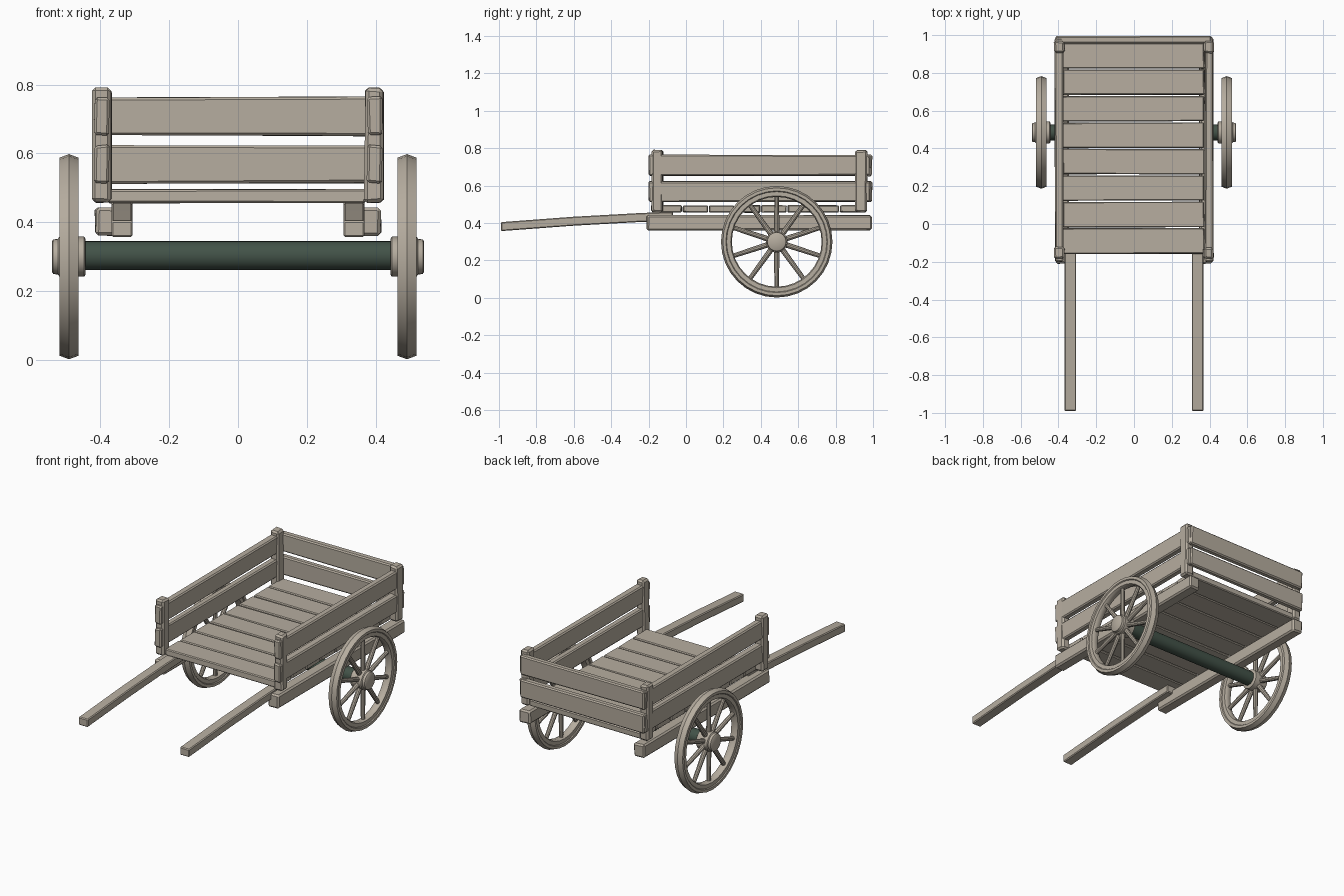
import bpy, bmesh, math, random
from mathutils import Vector, Matrix

random.seed(4)
if "Cube" in bpy.data.objects:
    bpy.data.objects.remove(bpy.data.objects["Cube"], do_unlink=True)


def make_material(name, colour):
    mat = bpy.data.materials.new(name)
    mat.use_nodes = True
    mat.diffuse_color = colour
    bsdf = next(n for n in mat.node_tree.nodes if n.type == 'BSDF_PRINCIPLED')
    bsdf.inputs["Base Color"].default_value = colour
    return mat


WOOD = make_material("weathered_wood", (0.47, 0.42, 0.35, 1))
IRON = make_material("dark_green_iron", (0.055, 0.085, 0.065, 1))


def finish(bm, name, mat, smooth=False):
    bmesh.ops.recalc_face_normals(bm, faces=bm.faces)
    mesh = bpy.data.meshes.new(name)
    bm.to_mesh(mesh)
    bm.free()
    mesh.materials.append(mat)
    obj = bpy.data.objects.new(name, mesh)
    bpy.context.collection.objects.link(obj)
    if smooth:
        bpy.ops.object.select_all(action='DESELECT')
        obj.select_set(True)
        bpy.context.view_layer.objects.active = obj
        bpy.ops.object.shade_smooth_by_angle(angle=math.radians(35))
    return obj


def timber(name, xs, ys, zs, wobble=0.003, bevel=0.007):
    """A slightly uneven, chamfered board between the given bounds."""
    bm = bmesh.new()
    bmesh.ops.create_cube(bm, size=1)
    for v in bm.verts:
        v.co = Vector([(b[0] + b[1]) / 2 + c * (b[1] - b[0]) + random.uniform(-wobble, wobble)
                       for c, b in zip(v.co, (xs, ys, zs))])
    bmesh.ops.bevel(bm, geom=bm.edges[:], offset=bevel, segments=1, affect='EDGES')
    return finish(bm, name, WOOD)


def span(side, inner, outer):
    return sorted((side * inner, side * outer))


def lathe(bm, profile, centre, steps, closed):
    """Spin (x, radius) points about a sideways axis through centre."""
    rings = []
    for i in range(steps):
        a = math.tau * i / steps
        rings.append([bm.verts.new(centre + Vector((x, r * math.cos(a), r * math.sin(a))))
                      for x, r in profile])
    n = len(profile)
    for i in range(steps):
        a, b = rings[i], rings[(i + 1) % steps]
        for j in range(n if closed else n - 1):
            k = (j + 1) % n
            bm.faces.new((a[j], a[k], b[k], b[j]))
    if not closed:
        bm.faces.new([r[0] for r in rings])
        bm.faces.new([r[-1] for r in rings])


# Floor boards
BOARDS, START, PITCH = 8, -0.16, 0.14
for i in range(BOARDS):
    y = START + i * PITCH
    timber(f"floor_board_{i + 1}", (-0.377, 0.371), (y + 0.003, y + PITCH - 0.003),
           (0.457, 0.495), 0.002, 0.005)

# Side and back rails at two heights
RAILS = {"lower": (0.514, 0.624), "upper": (0.652, 0.764)}
for level, zs in RAILS.items():
    timber(f"back_rail_{level}", (-0.415, 0.41), (0.958, 0.994), zs)
    for side, label in ((1, "left"), (-1, "right")):
        timber(f"{label}_rail_{level}", span(side, 0.376, 0.418), (-0.2, 0.985), zs)

# Posts, bed beams and sloping pull shafts
for side, label in ((1, "left"), (-1, "right")):
    for end, ys in (("front", (-0.185, -0.122)), ("back", (0.905, 0.968))):
        timber(f"{label}_{end}_post", span(side, 0.368, 0.423), ys, (0.457, 0.79), 0.003, 0.01)
    timber(f"{label}_bed_beam", span(side, 0.345, 0.414), (-0.21, 0.992), (0.362, 0.441), 0.003, 0.009)

    bm = bmesh.new()
    rings = []
    for y, z in ((-0.99, 0.381), (-0.6, 0.41), (-0.24, 0.43), (-0.07, 0.436)):
        rings.append([bm.verts.new((side * (0.337 + dx), y, z + dz))
                      for dx, dz in ((-0.031, -0.024), (0.031, -0.024), (0.031, 0.024), (-0.031, 0.024))])
    for a, b in zip(rings, rings[1:]):
        for j in range(4):
            bm.faces.new((a[j], a[(j + 1) % 4], b[(j + 1) % 4], b[j]))
    bm.faces.new(rings[0])
    bm.faces.new(rings[-1])
    bmesh.ops.recalc_face_normals(bm, faces=bm.faces)
    sharp = [e for e in bm.edges if e.calc_face_angle(0) > 1]
    bmesh.ops.bevel(bm, geom=sharp, offset=0.005, segments=1, affect='EDGES')
    finish(bm, f"{label}_pull_shaft", WOOD)

# Wheels: stepped rim, round spokes, hub
AXIS_Y, AXIS_Z = 0.485, 0.3
RIM_HALF = [(0.0, 0.298), (0.027, 0.288), (0.027, 0.272), (0.022, 0.268), (0.022, 0.246), (0.012, 0.24)]
RIM = RIM_HALF + [(-x, r) for x, r in reversed(RIM_HALF[1:])]
HUB = [(-0.048, 0.052), (-0.044, 0.058), (0.028, 0.058), (0.032, 0.052), (0.046, 0.05), (0.05, 0.044)]
SPOKES = 10
for side, label in ((1, "left"), (-1, "right")):
    centre = Vector((side * 0.491, AXIS_Y, AXIS_Z))
    bm = bmesh.new()
    lathe(bm, RIM, centre, 32, True)
    finish(bm, f"{label}_wheel_rim", WOOD, True)

    bm = bmesh.new()
    lathe(bm, [(side * x, r) for x, r in HUB], centre, 24, False)
    finish(bm, f"{label}_wheel_hub", WOOD, True)

    bm = bmesh.new()
    for i in range(SPOKES):
        turn = Matrix.Rotation(math.tau * (i + 0.5) / SPOKES + math.pi / 2, 4, 'X')
        place = Matrix.Translation(centre) @ turn @ Matrix.Translation((0, 0, 0.145))
        bmesh.ops.create_cone(bm, cap_ends=True, segments=10, radius1=0.015, radius2=0.012,
                              depth=0.21, matrix=place)
    finish(bm, f"{label}_wheel_spokes", WOOD, True)

# Axle
bm = bmesh.new()
lathe(bm, [(-0.46, 0.042), (0.46, 0.042)], Vector((0, AXIS_Y, AXIS_Z + 0.003)), 24, False)
finish(bm, "axle", IRON, True)
